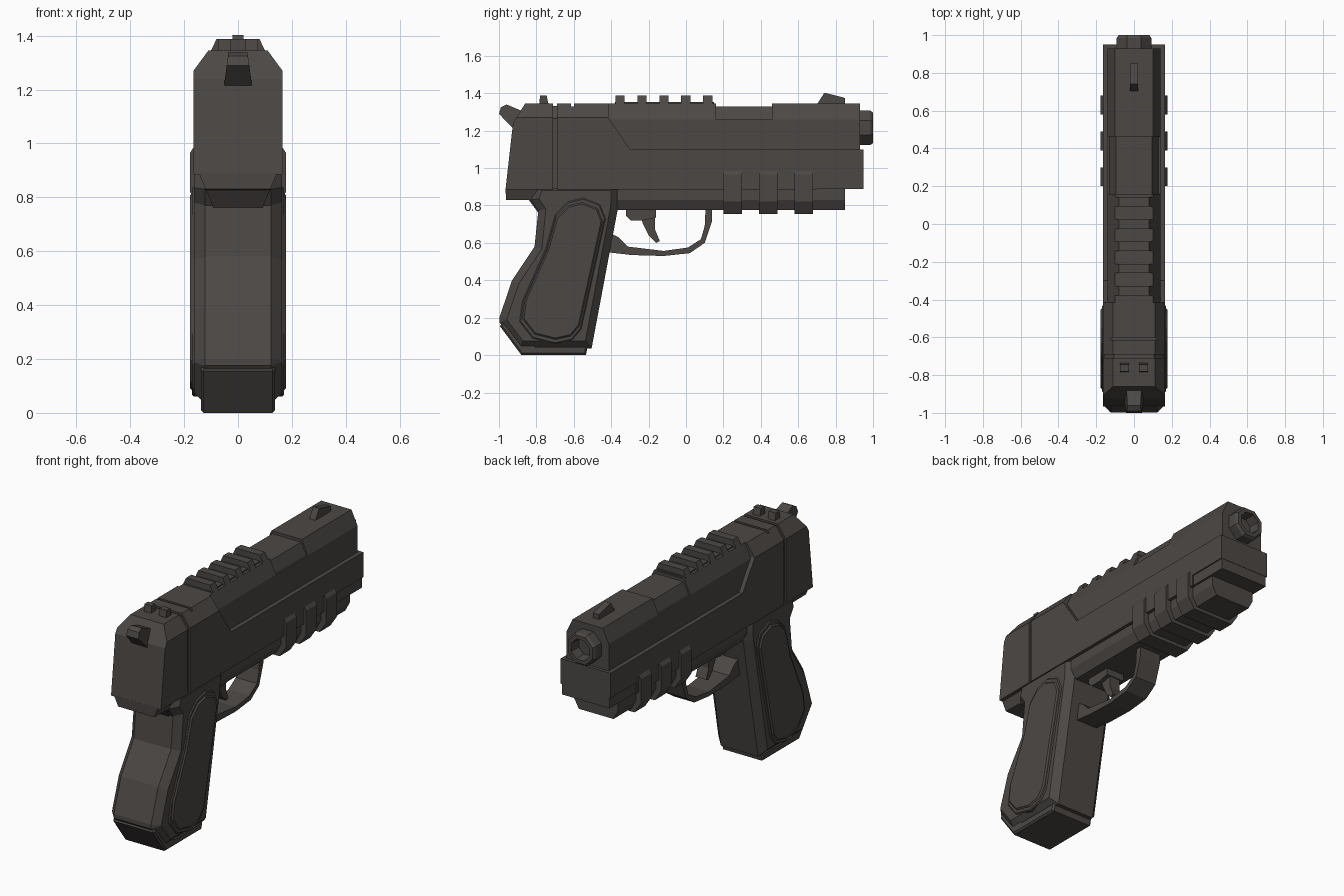
import bpy, bmesh, math
from mathutils import Vector

mat = bpy.data.materials.new("dark_gunmetal")
mat.diffuse_color = (0.072, 0.064, 0.059, 1)


def finish(bm, name):
    bmesh.ops.recalc_face_normals(bm, faces=bm.faces[:])
    me = bpy.data.meshes.new(name)
    bm.to_mesh(me)
    bm.free()
    me.materials.append(mat)
    ob = bpy.data.objects.new(name, me)
    bpy.context.collection.objects.link(ob)
    return ob


def prism(name, pts, hw, cuts=(), bevel=0, cx=0):
    """Side profile (y, z) extruded to x = cx +- hw, with sloped cuts
    (x1, z1, x2, z2) on both sides and an optional chamfered rim."""
    bm = bmesh.new()
    left = [bm.verts.new((cx - hw, y, z)) for y, z in pts]
    right = [bm.verts.new((cx + hw, y, z)) for y, z in pts]
    bm.faces.new(left)
    bm.faces.new(right[::-1])
    n = len(pts)
    for i in range(n):
        j = (i + 1) % n
        bm.faces.new((left[i], right[i], right[j], left[j]))
    bmesh.ops.recalc_face_normals(bm, faces=bm.faces[:])
    if bevel:
        rim = [e for e in bm.edges
               if abs(e.verts[0].co.x - e.verts[1].co.x) < 1e-6]
        bmesh.ops.bevel(bm, geom=rim, offset=bevel, segments=1,
                        profile=0.5, affect='EDGES')
    for x1, z1, x2, z2 in cuts:
        for s in (-1, 1):
            no = Vector((abs(z2 - z1) * s, 0,
                         abs(x1 - x2) * (1 if z2 > z1 else -1)))
            bmesh.ops.bisect_plane(bm, geom=bm.verts[:] + bm.edges[:] + bm.faces[:],
                                   plane_co=(cx + x1 * s, 0, z1), plane_no=no,
                                   clear_outer=True)
            bmesh.ops.holes_fill(bm, edges=[e for e in bm.edges if e.is_boundary])
    return finish(bm, name)


def rect(y0, y1, z0, z1):
    return [(y0, z0), (y1, z0), (y1, z1), (y0, z1)]


def scaled(pts, f):
    cy = sum(p[0] for p in pts) / len(pts)
    cz = sum(p[1] for p in pts) / len(pts)
    return [(cy + (y - cy) * f, cz + (z - cz) * f) for y, z in pts]


# Frame with raised rear section and a diagonal shoulder
rear_cut = [(0.165, 1.27, 0.11, 1.345)]
prism("frame", [(-0.69, 0.885), (0.70, 0.885), (0.70, 0.95), (0.95, 0.95),
                (0.95, 1.10), (-0.30, 1.10), (-0.415, 1.27), (-0.415, 1.345),
                (-0.60, 1.345), (-0.60, 1.33), (-0.615, 1.33),
                (-0.615, 1.345), (-0.69, 1.345)], 0.165, rear_cut)
prism("rear_block", [(-0.71, 0.885), (-0.71, 1.345), (-0.86, 1.345),
                     (-0.925, 1.24), (-0.965, 0.885)], 0.165, rear_cut)
prism("rear_groove", rect(-0.72, -0.68, 0.89, 1.333), 0.155,
      [(0.155, 1.265, 0.105, 1.333)])
prism("nose_lower", rect(0.69, 0.948, 0.887, 0.96), 0.158)

# Slide with the ejection port recess
prism("slide", [(-0.43, 1.08), (0.93, 1.08), (0.93, 1.345), (0.46, 1.345),
                (0.46, 1.26), (0.16, 1.26), (0.16, 1.345), (-0.43, 1.345)],
      0.14, [(0.14, 1.26, 0.10, 1.345)])
prism("ejection_port", rect(0.15, 0.47, 1.25, 1.328), 0.13,
      [(0.13, 1.26, 0.095, 1.328)])

# Top rail teeth on a low base
prism("top_rail_base", rect(-0.38, 0.15, 1.33, 1.352), 0.082)
for i in range(5):
    y = -0.378 + i * 0.1175
    prism("top_rail_tooth", rect(y, y + 0.05, 1.335, 1.387), 0.10,
          [(0.10, 1.345, 0.08, 1.387)])

# Sights
prism("front_sight", [(0.70, 1.34), (0.74, 1.403), (0.85, 1.375), (0.85, 1.34)], 0.02)
for s in (-1, 1):
    prism("rear_sight", [(-0.785, 1.34), (-0.78, 1.387), (-0.745, 1.387),
                         (-0.735, 1.34)], 0.024, cx=0.05 * s)

# Hammer
prism("hammer", [(-0.86, 1.30), (-0.90, 1.315), (-0.96, 1.34), (-0.99, 1.325),
                 (-1.0, 1.29), (-0.925, 1.212), (-0.86, 1.21)], 0.05,
      [(0.05, 1.23, 0.035, 1.34)])

# Octagonal hollow barrel
bm = bmesh.new()
rings = []
for r, y in ((0.092, 0.90), (0.092, 0.985), (0.082, 1.0), (0.06, 1.0), (0.055, 0.935)):
    k = r / math.cos(math.pi / 8)
    rings.append([bm.verts.new((k * math.cos((i + 0.5) * math.pi / 4), y,
                                1.215 + k * math.sin((i + 0.5) * math.pi / 4)))
                  for i in range(8)])
for a, b in zip(rings, rings[1:]):
    for i in range(8):
        j = (i + 1) % 8
        bm.faces.new((a[i], a[j], b[j], b[i]))
bm.faces.new(rings[0])
bm.faces.new(rings[-1])
finish(bm, "barrel")

# Under-barrel accessory rail and its ribs
prism("under_rail", rect(-0.37, 0.85, 0.775, 0.90), 0.145,
      [(0.145, 0.83, 0.115, 0.775)])
for y in (0.20, 0.39, 0.58):
    prism("under_rail_rib", rect(y, y + 0.10, 0.755, 0.985), 0.178,
          [(0.178, 0.82, 0.135, 0.755), (0.178, 0.965, 0.165, 0.985)])

# Grip, tang, base plate and side panels
prism("grip", [(-0.36, 0.83), (-0.365, 0.78), (-0.505, 0.035), (-0.89, 0.035),
               (-0.998, 0.175), (-0.998, 0.20), (-0.93, 0.40), (-0.81, 0.58),
               (-0.79, 0.77), (-0.83, 0.83), (-0.80, 0.92), (-0.36, 0.92)],
      0.163, bevel=0.04)
prism("tang", [(-0.75, 0.90), (-0.965, 0.89), (-0.962, 0.83), (-0.84, 0.828),
               (-0.785, 0.755), (-0.70, 0.755)], 0.145,
      [(0.145, 0.89, 0.12, 0.83)])
prism("base_plate", [(-0.535, 0.0), (-0.88, 0.0), (-0.995, 0.155),
                     (-0.97, 0.19), (-0.80, 0.05), (-0.525, 0.05)], 0.138,
      bevel=0.01)
panel = [(-0.63, 0.82), (-0.55, 0.84), (-0.46, 0.805), (-0.43, 0.73),
         (-0.56, 0.14), (-0.61, 0.08), (-0.70, 0.06), (-0.82, 0.09),
         (-0.89, 0.18), (-0.875, 0.29), (-0.75, 0.57), (-0.70, 0.75)]
prism("grip_panel_border", panel, 0.170, bevel=0.006)
prism("grip_panel", scaled(panel, 0.95), 0.178, bevel=0.012)

# Trigger guard and trigger
prism("trigger_guard", [(-0.42, 0.55), (-0.29, 0.535), (-0.12, 0.53),
                        (0.02, 0.545), (0.10, 0.60), (0.14, 0.72), (0.14, 0.79),
                        (0.105, 0.79), (0.10, 0.69), (0.08, 0.62), (0.01, 0.575),
                        (-0.12, 0.557), (-0.31, 0.58), (-0.36, 0.63), (-0.42, 0.66)],
      0.07)
prism("trigger_base", [(-0.32, 0.79), (-0.32, 0.745), (-0.295, 0.72),
                       (-0.23, 0.72), (-0.16, 0.735), (-0.16, 0.79)], 0.06)
prism("trigger", [(-0.25, 0.77), (-0.23, 0.70), (-0.20, 0.64), (-0.16, 0.60),
                  (-0.14, 0.61), (-0.165, 0.67), (-0.165, 0.77)], 0.035)
